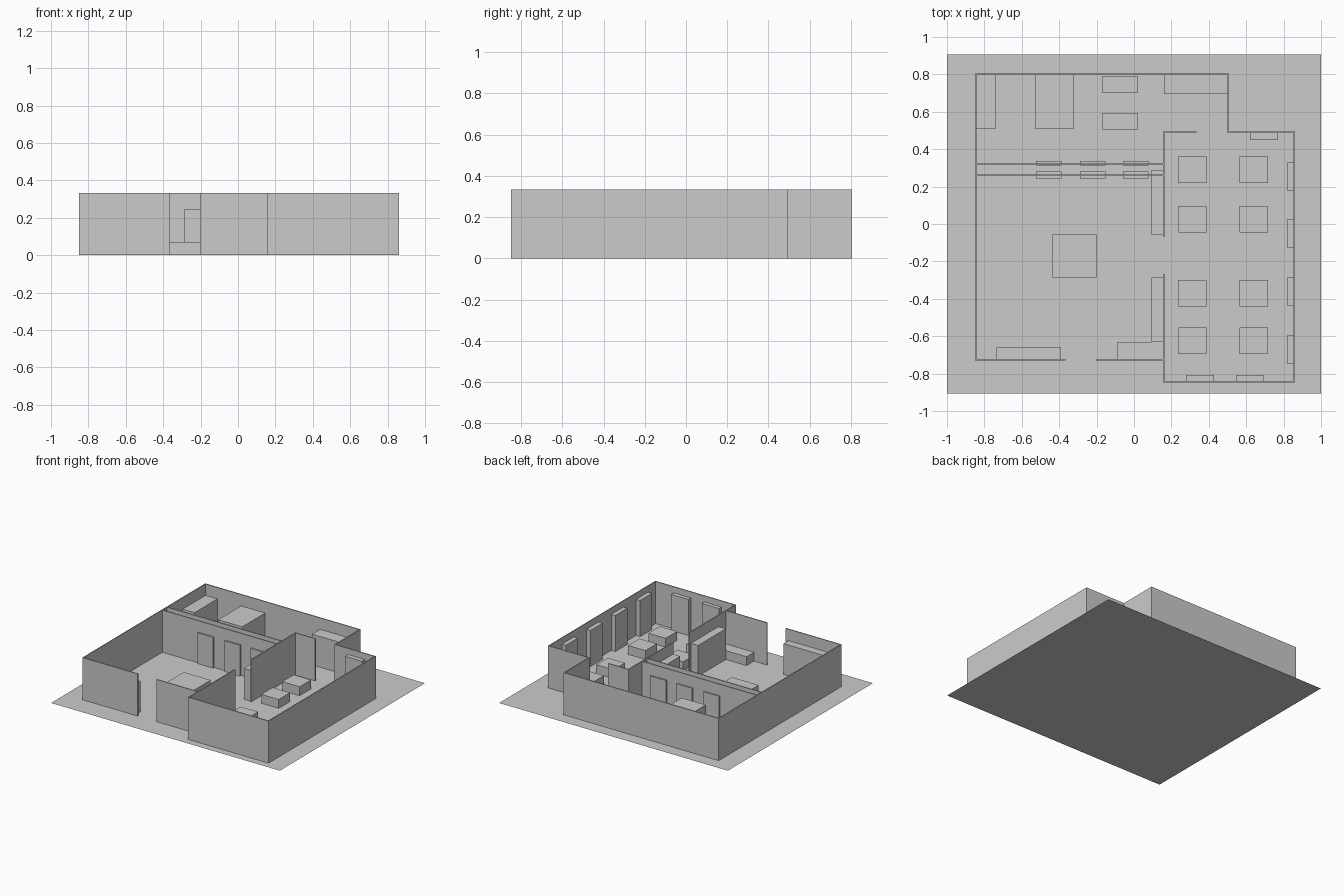
import bpy

if "Cube" in bpy.data.objects:
    bpy.data.objects.remove(bpy.data.objects["Cube"])

WALL_H = 0.333
WALL_T = 0.008
TALL = 0.285
SHELF = 0.243
LOW = 0.07


def box(name, x0, x1, y0, y1, height):
    """Box standing on the floor, given by its plan rectangle."""
    v = [(x, y, z) for z in (0, height)
         for x, y in ((x0, y0), (x1, y0), (x1, y1), (x0, y1))]
    f = [(3, 2, 1, 0), (4, 5, 6, 7), (0, 1, 5, 4),
         (1, 2, 6, 5), (2, 3, 7, 6), (3, 0, 4, 7)]
    mesh = bpy.data.meshes.new(name)
    mesh.from_pydata(v, [], f)
    ob = bpy.data.objects.new(name, mesh)
    bpy.context.collection.objects.link(ob)
    return ob


def wall(name, x0, y0, x1, y1):
    """Thin wall along an axis-aligned centre line."""
    t = WALL_T / 2
    return box(name, min(x0, x1) - t, max(x0, x1) + t,
               min(y0, y1) - t, max(y0, y1) + t, WALL_H)


# Floor sheet
mesh = bpy.data.meshes.new("floor")
mesh.from_pydata([(-1, -.905, 0), (1, -.905, 0), (1, .905, 0), (-1, .905, 0)],
                 [], [(0, 1, 2, 3)])
bpy.context.collection.objects.link(bpy.data.objects.new("floor", mesh))

# Outer walls
wall("left_wall", -.845, -.727, -.845, .80)
wall("back_wall", -.845, .80, .505, .80)
wall("back_step_wall", .505, .49, .505, .80)
wall("back_right_wall", .505, .49, .857, .49)
wall("right_wall", .857, -.844, .857, .49)
wall("front_right_wall", .16, -.844, .857, -.844)
wall("front_wall_left", -.845, -.727, -.369, -.727)
wall("front_wall_right", -.198, -.727, .16, -.727)

# Partitions
wall("partition_front", .16, -.844, .16, -.27)
wall("partition_back", .16, -.065, .16, .49)
wall("partition_stub", .16, .49, .331, .49)
wall("double_wall_back", -.845, .32, .16, .32)
wall("double_wall_front", -.845, .26, .16, .26)

# Reading tables in the right room
for x in (.235, .565):
    for y in (.218, -.045, -.442, -.696):
        box("table", x, x + .152, y, y + .142, LOW)

# Tall panels along the right room walls
for y in (.18, -.127, -.435, -.745):
    box("right_wall_cabinet", .818, .855, y, y + .15, TALL)
for x in (.278, .545):
    box("front_wall_cabinet", x, x + .15, -.843, -.808, TALL)
box("back_wall_cabinet", .62, .77, .45, .488, TALL)

# Panels on both sides of the double wall
for x in (-.525, -.29, -.06):
    box("panel_front", x, x + .137, .243, .28, SHELF)
    box("panel_back", x, x + .137, .312, .337, SHELF)

# Hall furniture
box("centre_block", -.435, -.2, -.286, -.055, LOW)
box("partition_shelf_back", .093, .158, -.06, .288, SHELF)
box("partition_shelf_front", .093, .158, -.63, -.285, SHELF)
box("front_bench", -.088, .158, -.725, -.63, LOW)
box("front_shelf", -.735, -.39, -.725, -.66, SHELF)

# Back room furniture
box("corner_shelf", -.843, -.737, .51, .798, SHELF)
for x in (-.53, -.425):
    box("stack_shelf", x, x + .105, .51, .798, SHELF)
for y in (.505, .70):
    box("work_desk", -.17, .022, y, y + .088, LOW)
box("back_counter", .16, .503, .695, .798, SHELF)
